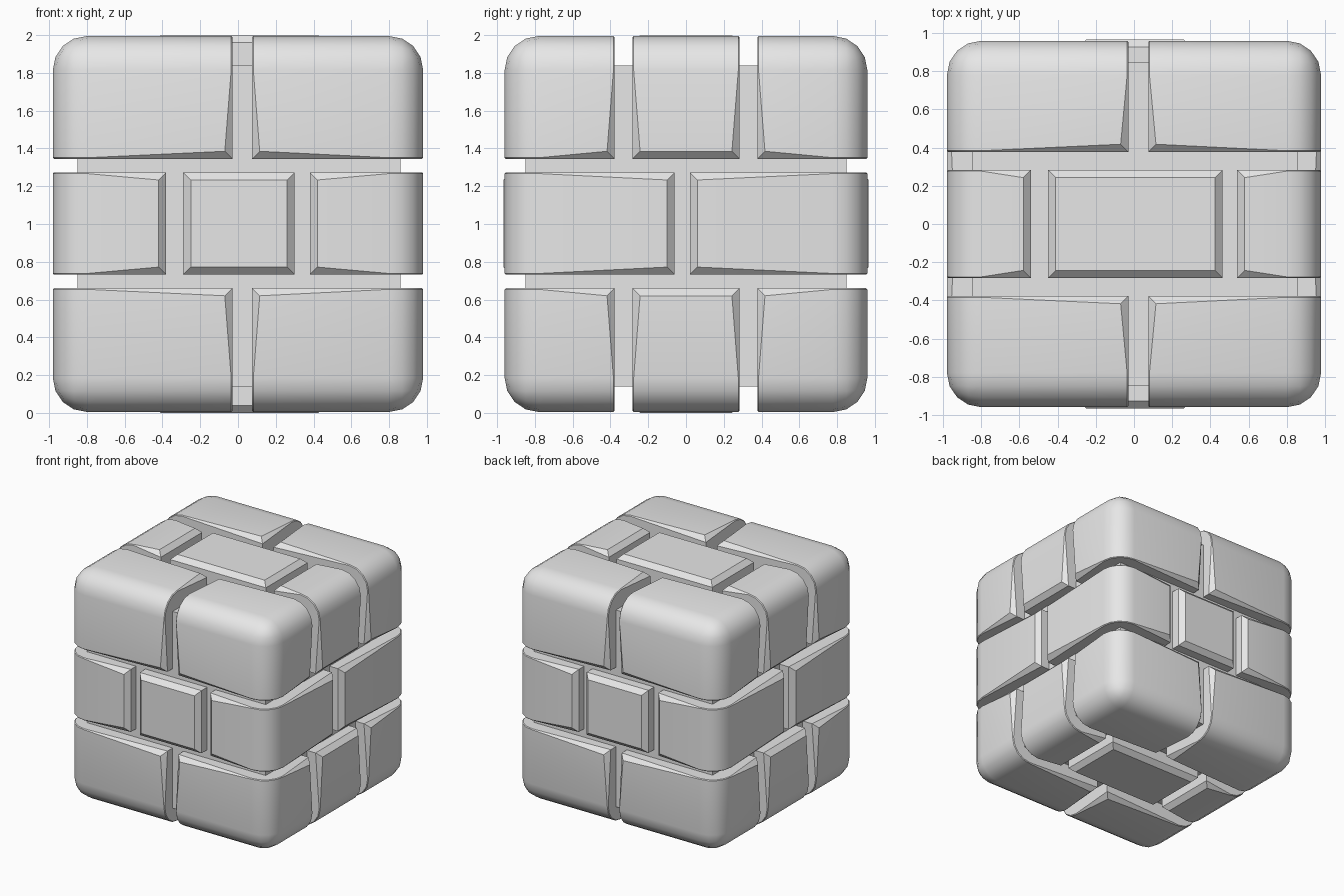
import bpy
import bmesh
from mathutils import Vector

cube = bpy.data.objects.get("Cube")
if cube:
    bpy.data.objects.remove(cube, do_unlink=True)

# Single stone colour
stone = bpy.data.materials.new("stone_grey")
stone.use_nodes = True
GREY = (0.8, 0.8, 0.8, 1)
stone.diffuse_color = GREY
stone.node_tree.nodes["Principled BSDF"].inputs["Base Color"].default_value = GREY

ROUND, CHAMFER, TAPER = 0.18, 0.04, 0.15


def chamfer_rim(bm, outs):
    """Chamfer the exposed skin where it meets the joints, thinning towards rounded edges."""
    bm.normal_update()
    skin = [f for f in bm.faces if max(f.normal.dot(o) for o in outs) > 0.1]
    walls = set(bm.faces) - set(skin)
    ring = set(bmesh.ops.inset_region(bm, faces=skin, thickness=CHAMFER,
                                      use_boundary=True, use_even_offset=True)["faces"])
    bm.normal_update()
    moves = []
    for e in bm.edges:
        if len(e.link_faces) != 2 or not all(f in ring for f in e.link_faces):
            continue
        rim, inner = e.verts
        if not any(f in walls for f in rim.link_faces):
            rim, inner = inner, rim
        normal = Vector()
        for f in inner.link_faces:
            if f not in ring:
                normal += f.normal
        corner = sum(f in walls for f in rim.link_faces) > 1
        k = 1 if corner else TAPER
        moves.append((rim, rim.co - normal.normalized() * CHAMFER * k))
        moves.append((inner, rim.co.lerp(inner.co, k)))
    for v, co in moves:
        v.co = co


def block(name, x, y, z, outs=()):
    """Box between three ranges; outs lists the directions that are exposed skin."""
    lo, hi = Vector((x[0], y[0], z[0])), Vector((x[1], y[1], z[1]))
    outs = [Vector(o) for o in outs]
    bm = bmesh.new()
    bmesh.ops.create_cube(bm, size=1)
    for v in bm.verts:
        v.co = Vector([(lo[i] + hi[i]) / 2 + v.co[i] * (hi[i] - lo[i]) for i in range(3)])
    bm.normal_update()
    if outs:
        edges = [e for e in bm.edges
                 if all(any(f.normal.dot(o) > 0.9 for o in outs) for f in e.link_faces)]
        if edges:
            bmesh.ops.bevel(bm, geom=edges, offset=ROUND, segments=4, profile=0.5,
                            affect='EDGES', clamp_overlap=True)
        chamfer_rim(bm, outs)
    bmesh.ops.recalc_face_normals(bm, faces=bm.faces[:])
    mesh = bpy.data.meshes.new(name)
    bm.to_mesh(mesh)
    bm.free()
    mesh.materials.append(stone)
    obj = bpy.data.objects.new(name, mesh)
    bpy.context.collection.objects.link(obj)
    if outs:
        bpy.ops.object.select_all(action='DESELECT')
        obj.select_set(True)
        bpy.context.view_layer.objects.active = obj
        bpy.ops.object.shade_smooth_by_angle(angle=0.52)
    return obj


# Mortar core
block("core", (-0.85, 0.86), (-0.85, 0.85), (0.14, 1.84))

X_SIDES = {"right": (-0.98, -1), "left": (0.98, 1)}
Y_SIDES = {"front": (-0.96, -1), "back": (0.96, 1)}
LAYERS = {"bottom": ((0.005, 0.66), -1), "top": ((1.345, 1.995), 1)}


def span(a, b):
    return (min(a, b), max(a, b))


# Top and bottom layers: four corner bricks, two side bricks, one centre brick
for layer, (z, dz) in LAYERS.items():
    up = (0, 0, dz)
    for xn, (xe, dx) in X_SIDES.items():
        split = 0.075 if dx > 0 else -0.03
        for yn, (ye, dy) in Y_SIDES.items():
            block(f"{layer}_{yn}_{xn}_corner_brick", span(split, xe), span(0.378 * dy, ye), z,
                  [(dx, 0, 0), (0, dy, 0), up])
        block(f"{layer}_{xn}_side_brick", span(0.54 * dx, xe), (-0.283, 0.283), z,
              [(dx, 0, 0), up])
    centre_z = (1.6, 2) if dz > 0 else (0, 0.4)
    block(f"{layer}_centre_brick", (-0.45, 0.465), (-0.283, 0.283), centre_z, [up])

# Middle layer: four corner bricks and a small brick front and back
MID = (0.732, 1.273)
for yn, (ye, dy) in Y_SIDES.items():
    split = 0.02 if dy > 0 else -0.06
    for xn, (xe, dx) in X_SIDES.items():
        block(f"middle_{yn}_{xn}_corner_brick", span(0.38 * dx, xe), span(split, ye), MID,
              [(dx, 0, 0), (0, dy, 0)])
    block(f"middle_{yn}_centre_brick", (-0.29, 0.3), span(0.6 * dy, 0.967 * dy), MID,
          [(0, dy, 0)])
